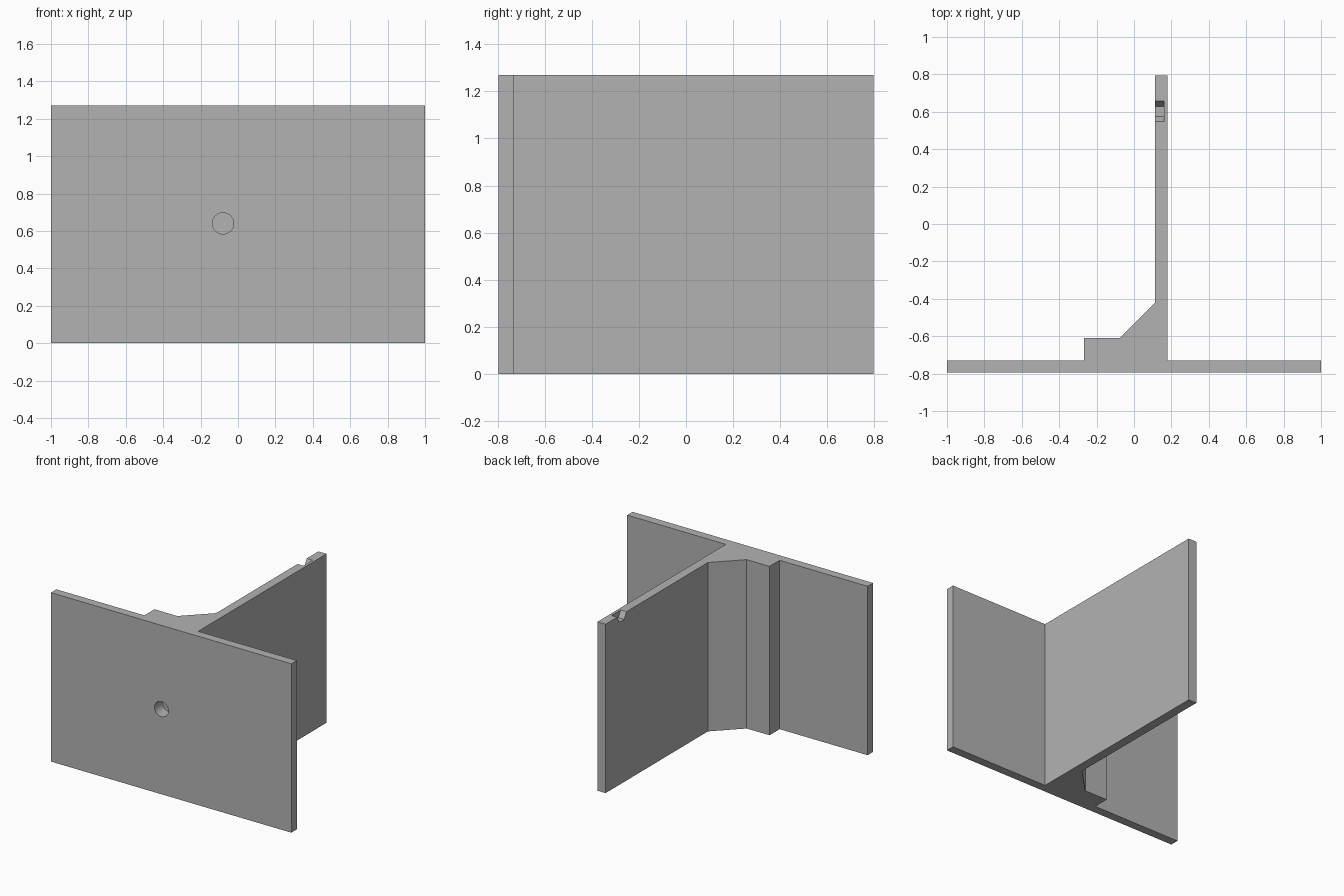
import bpy
import bmesh
from math import pi
from mathutils import Matrix, Vector

if "Cube" in bpy.data.objects:
    bpy.data.objects.remove(bpy.data.objects["Cube"])

HEIGHT = 1.27
grey = bpy.data.materials.new("plain grey")
grey.use_nodes = True
colour = (0.45, 0.45, 0.45, 1)
grey.diffuse_color = colour
grey.node_tree.nodes["Principled BSDF"].inputs["Base Color"].default_value = colour


def add_object(name, bm):
    mesh = bpy.data.meshes.new(name)
    bmesh.ops.recalc_face_normals(bm, faces=bm.faces)
    bm.to_mesh(mesh)
    bm.free()
    mesh.materials.append(grey)
    obj = bpy.data.objects.new(name, mesh)
    bpy.context.collection.objects.link(obj)
    return obj


def prism(name, sides, radius, start, end):
    """Regular prism from start to end, with corners in the horizontal plane."""
    start, end = Vector(start), Vector(end)
    axis = end - start
    bm = bmesh.new()
    bmesh.ops.create_cone(bm, cap_ends=True, segments=sides, radius1=radius,
                          radius2=radius, depth=axis.length)
    z = axis.normalized()
    x = Vector((0, 0, 1)).cross(z)      # local x is horizontal
    y = z.cross(x)
    frame = Matrix((x, y, z)).transposed().to_4x4()
    # A cone's first corner lies on local y, so turn it onto local x
    turn = Matrix.Rotation(pi / 2, 4, 'Z')
    bm.transform(Matrix.Translation((start + end) / 2) @ frame @ turn)
    return add_object(name, bm)


# Main body: front plate, rear web and braced nut block in one profile
profile = [(-1, -0.795), (1, -0.795), (1, -0.73), (0.18, -0.73),
           (0.18, 0.795), (0.112, 0.795), (0.112, -0.42), (-0.078, -0.61),
           (-0.268, -0.61), (-0.268, -0.73), (-1, -0.73)]
bm = bmesh.new()
base = bm.faces.new([bm.verts.new((x, y, 0)) for x, y in profile])
top = bmesh.ops.extrude_face_region(bm, geom=[base])
bmesh.ops.translate(bm, vec=(0, 0, HEIGHT),
                    verts=[v for v in top["geom"] if isinstance(v, bmesh.types.BMVert)])
body = add_object("bracket_body", bm)

# Bolt hole through the plate, with a hexagonal nut pocket behind it
mid = HEIGHT / 2 + 0.005
cutters = [prism("bolt_hole", 32, 0.057, (-0.08, -0.9, mid), (-0.08, -0.7, mid)),
           prism("nut_pocket", 6, 0.11, (-0.08, -0.732, mid), (-0.08, -0.595, mid))]

# Half holes and half nut pockets in the top and bottom edges of the web
for end, z in (("bottom", 0), ("top", HEIGHT)):
    cutters.append(prism(end + "_notch", 32, 0.028, (0.13, 0.602, z), (0.3, 0.602, z)))
    cutters.append(prism(end + "_nut_notch", 6, 0.055, (0, 0.602, z), (0.16, 0.602, z)))

for cutter in cutters:
    mod = body.modifiers.new(cutter.name, 'BOOLEAN')
    mod.operation = 'DIFFERENCE'
    mod.solver = 'EXACT'
    mod.object = cutter
    cutter.hide_render = True

# Bake the cuts and drop the cutters
bpy.context.view_layer.update()
evaluated = body.evaluated_get(bpy.context.evaluated_depsgraph_get())
body.data = bpy.data.meshes.new_from_object(evaluated)
body.modifiers.clear()
for cutter in cutters:
    bpy.data.objects.remove(cutter)
